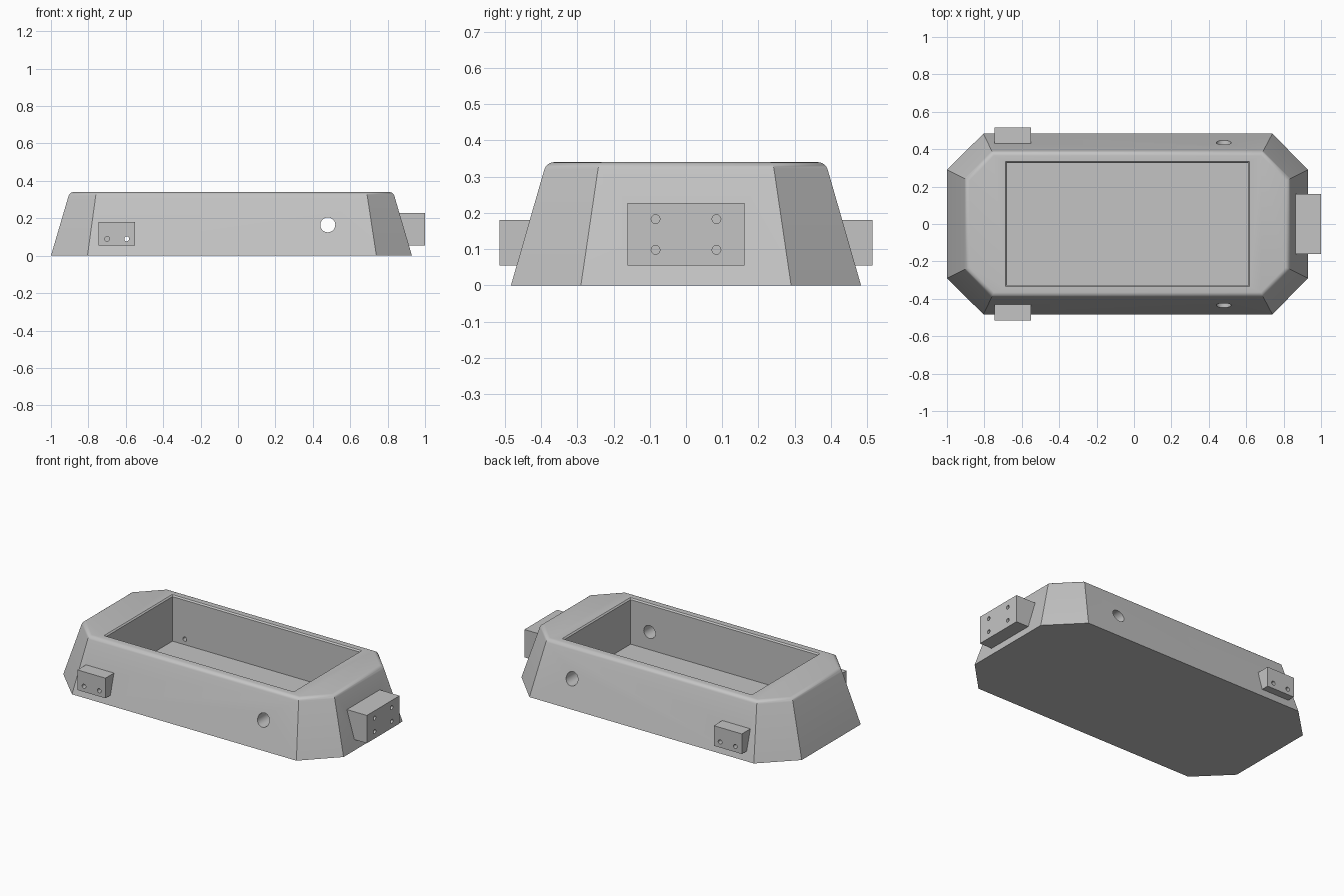
import bpy, bmesh, math
from mathutils import Matrix, Vector

default = bpy.data.objects.get("Cube")
if default:
    bpy.data.objects.remove(default, do_unlink=True)

grey = bpy.data.materials.new("plain grey")
grey.use_nodes = True
colour = (0.55, 0.55, 0.55, 1)
grey.diffuse_color = colour
grey.node_tree.nodes["Principled BSDF"].inputs["Base Color"].default_value = colour


def finish(bm, name):
    bmesh.ops.recalc_face_normals(bm, faces=bm.faces[:])
    mesh = bpy.data.meshes.new(name)
    bm.to_mesh(mesh)
    bm.free()
    mesh.materials.append(grey)
    obj = bpy.data.objects.new(name, mesh)
    bpy.context.collection.objects.link(obj)
    return obj


def loft(bm, rings):
    """Stack closed outlines into a capped solid; return the last ring of vertices."""
    loops = [[bm.verts.new(p) for p in ring] for ring in rings]
    for low, high in zip(loops, loops[1:]):
        for i in range(len(low)):
            j = (i + 1) % len(low)
            bm.faces.new((low[i], low[j], high[j], high[i]))
    bm.faces.new(loops[0][::-1])
    bm.faces.new(loops[-1])
    return loops[-1]


def octagon(x0, x1, xc0, xc1, y, yc, z):
    return [(xc0, -y, z), (xc1, -y, z), (x1, -yc, z), (x1, yc, z),
            (xc1, y, z), (xc0, y, z), (x0, yc, z), (x0, -yc, z)]


def rectangle(grow, z):
    x0, x1, y = -0.68 - grow, 0.61 + grow, 0.327 + grow
    return [(x0, -y, z), (x1, -y, z), (x1, y, z), (x0, y, z)]


def box(name, x0, x1, y0, y1, z0, z1):
    bm = bmesh.new()
    loft(bm, [[(x0, y0, z), (x1, y0, z), (x1, y1, z), (x0, y1, z)] for z in (z0, z1)])
    return finish(bm, name)


def drill(bm, start, end, radius):
    a, b = Vector(start), Vector(end)
    turn = (b - a).to_track_quat('Z', 'Y').to_matrix().to_4x4()
    bmesh.ops.create_cone(bm, cap_ends=True, segments=32, radius1=radius, radius2=radius,
                          depth=(b - a).length,
                          matrix=Matrix.Translation((a + b) / 2) @ turn)


def combine(target, other, operation):
    mod = target.modifiers.new(other.name, 'BOOLEAN')
    mod.operation, mod.solver, mod.object = operation, 'EXACT', other
    bpy.context.view_layer.objects.active = target
    bpy.ops.object.modifier_apply(modifier=mod.name)
    bpy.data.objects.remove(other, do_unlink=True)


# Tapered eight-sided body with a rounded upper rim
TOP = 0.34
bm = bmesh.new()
rim = loft(bm, [octagon(-1, 0.93, -0.805, 0.74, 0.483, 0.29, 0),
                octagon(-0.9, 0.83, -0.758, 0.688, 0.385, 0.24, TOP)])
rim_edges = [e for e in bm.edges if all(v in rim for v in e.verts)]
bmesh.ops.bevel(bm, geom=rim_edges, offset=0.02, segments=5, profile=0.5, affect='EDGES')
body = finish(bm, "tub_body")

# Mounting blocks on both sides and on the right end
for side in (-1, 1):
    y0, y1 = sorted((side * 0.4, side * 0.515))
    combine(body, box("side_mount", -0.745, -0.552, y0, y1, 0.055, 0.18), 'UNION')
combine(body, box("end_mount", 0.78, 1, -0.161, 0.161, 0.055, 0.228), 'UNION')

# Rectangular cavity with a slightly eased mouth
bm = bmesh.new()
loft(bm, [rectangle(0, 0.055), rectangle(0, 0.332), rectangle(0.008, TOP), rectangle(0.008, 0.5)])
combine(body, finish(bm, "cavity_cutter"), 'DIFFERENCE')

# Cross holes through the side walls, and screw holes in the mounts
bm = bmesh.new()
for side in (-1, 1):
    drill(bm, (0.48, side * 0.6, 0.165), (0.48, side * 0.25, 0.165), 0.04)
    for x in (-0.70, -0.595):
        drill(bm, (x, side * 0.6, 0.09), (x, side * 0.28, 0.09), 0.013)
    for z in (0.098, 0.183):
        drill(bm, (1.1, side * 0.084, z), (0.75, side * 0.084, z), 0.012)
combine(body, finish(bm, "hole_cutter"), 'DIFFERENCE')

# Smooth the rounded rim and holes, keep the corners crisp
bpy.ops.object.select_all(action='DESELECT')
body.select_set(True)
bpy.context.view_layer.objects.active = body
bpy.ops.object.shade_smooth_by_angle(angle=math.radians(30))
